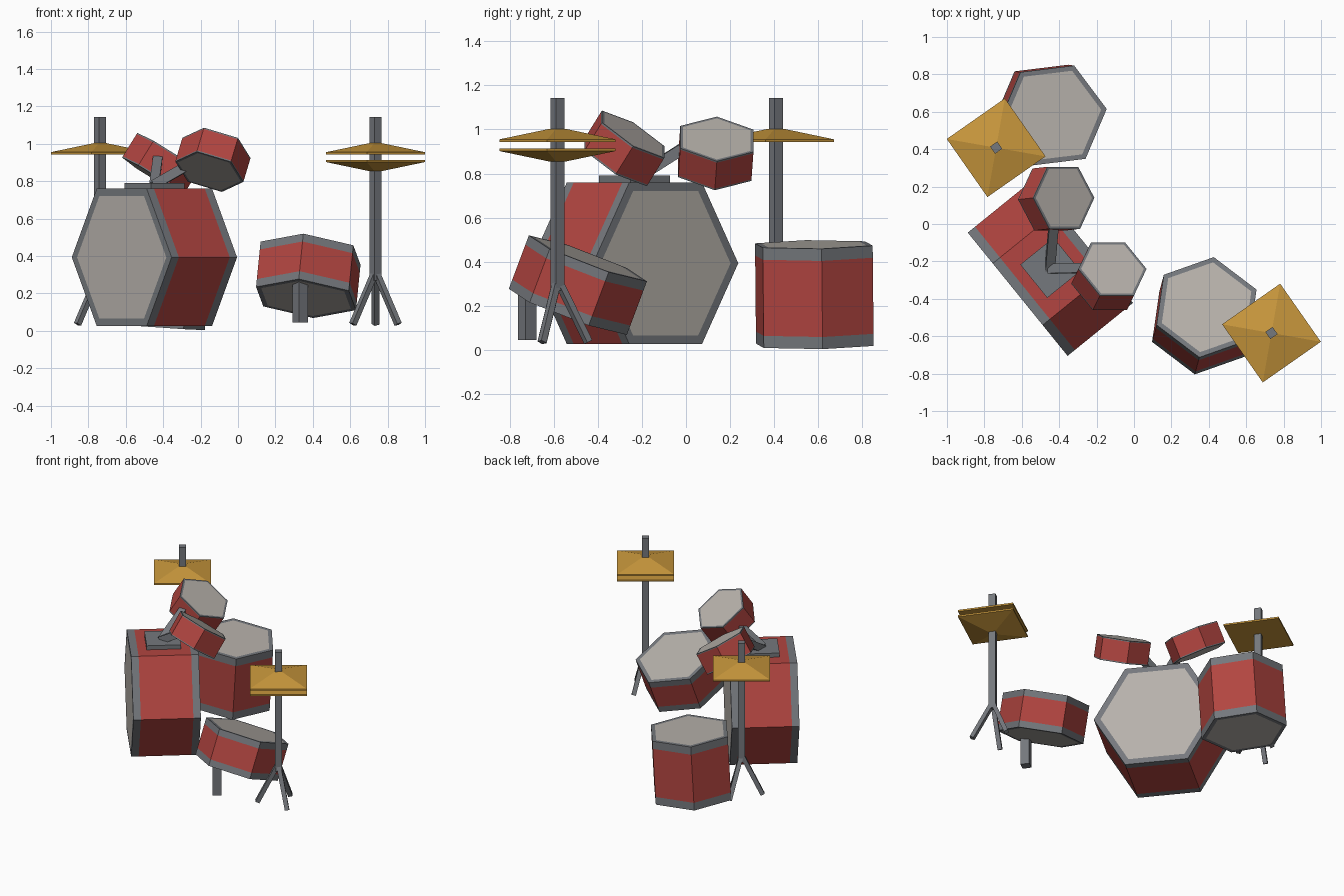
import bpy, bmesh, math
from mathutils import Vector

if "Cube" in bpy.data.objects:
    bpy.data.objects.remove(bpy.data.objects["Cube"])


def material(name, rgb):
    m = bpy.data.materials.new(name)
    m.diffuse_color = (*rgb, 1)
    m.use_nodes = True
    m.node_tree.nodes["Principled BSDF"].inputs["Base Color"].default_value = m.diffuse_color
    return m


RED = material("red_shell", (0.445, 0.060, 0.052))
GREY = material("grey_metal", (0.178, 0.188, 0.205))
HEAD = material("pale_drumhead", (0.47, 0.44, 0.405))
GOLD = material("gold_cymbal", (0.578, 0.309, 0.045))


def prism(name, base, axis, ref, sides, profile, mats, bands, caps):
    """Low-poly lathe: profile is (distance along axis, radius); first corner points along ref."""
    n = Vector(axis).normalized()
    u = Vector(ref)
    u = (u - n * u.dot(n)).normalized()
    v = n.cross(u)
    bm = bmesh.new()
    rings = []
    for t, r in profile:
        ring = []
        for i in range(sides):
            a = math.tau * i / sides
            ring.append(bm.verts.new(Vector(base) + n * t + (u * math.cos(a) + v * math.sin(a)) * r))
        rings.append(ring)
    for lo, hi, mi in zip(rings, rings[1:], bands):
        for i in range(sides):
            j = (i + 1) % sides
            bm.faces.new((lo[i], lo[j], hi[j], hi[i])).material_index = mi
    bm.faces.new(rings[0][::-1]).material_index = caps
    bm.faces.new(rings[-1]).material_index = caps
    bmesh.ops.recalc_face_normals(bm, faces=bm.faces)
    me = bpy.data.meshes.new(name)
    bm.to_mesh(me)
    bm.free()
    for m in mats:
        me.materials.append(m)
    ob = bpy.data.objects.new(name, me)
    bpy.context.collection.objects.link(ob)
    return ob


def drum(name, top, axis, ref, r, depth, rim, inset):
    """Hexagonal shell with a grey rim band and an inset head at both ends."""
    base = Vector(top) - Vector(axis).normalized() * depth
    profile = [(0, r - inset), (0, r), (rim, r), (depth - rim, r), (depth, r), (depth, r - inset)]
    prism(name, base, axis, ref, 6, profile, (RED, GREY, HEAD), (1, 1, 0, 1, 1), 2)


def bar(name, p, q, r, ref=(0.17, 0.98, 0)):
    """Square bar between two points."""
    d = Vector(q) - Vector(p)
    prism(name, p, d, ref, 4, [(0, r), (d.length, r)], (GREY,), (0,), 0)


# Bass drum, lying on its side
a = math.radians(39)
ax = Vector((math.cos(a), math.sin(a), 0))
side = Vector((math.sin(a), -math.cos(a), 0))
mid = Vector((-0.447, -0.234, 0.393))
drum("bass_drum", mid + ax * 0.225, ax, side, 0.424, 0.45, 0.05, 0.045)

# Standing drums and the two mounted toms
drum("floor_tom", (-0.433, 0.58, 0.478), (0.07, -0.01, 1), (0.285, 0.035, -0.02), 0.29, 0.456, 0.055, 0.03)
drum("snare_drum", (0.388, -0.445, 0.415), (0.10, 0.375, 1), (0.269, 0.095, -0.0625), 0.29, 0.26, 0.045, 0.03)
drum("left_tom", (-0.375, 0.14, 0.957), (0.62, 0.07, 1), (1, 0, -0.62), 0.192, 0.155, 0.008, 0.015)
drum("right_tom", (-0.115, -0.24, 0.978), (0.30, 0.62, 1), (1, 0, -0.30), 0.19, 0.155, 0.008, 0.015)

# Tom mount: plate on the bass drum and two arms
prism("tom_mount_plate", (mid.x, mid.y, 0.75), (0, 0, 1), ax + side, 4,
      [(0, 0.162), (0.04, 0.162)], (GREY,), (0,), 0)
bar("left_tom_arm", (-0.45, -0.24, 0.77), (-0.427, 0.02, 0.935), 0.036, (0.7, 0, 0.7))
bar("right_tom_arm", (-0.45, -0.24, 0.78), (-0.24, -0.235, 0.90), 0.036, (0, 0.7, 0.7))

# Snare post
bar("snare_post", (0.333, -0.72, 0.045), (0.333, -0.72, 0.27), 0.043)


# Cymbal stands: pole, three splayed legs, pyramid cymbals
def cymbal(name, x, y, z, up):
    prism(name, (x, y, z), (0, 0, up), (0.174, 0.985, 0), 4,
          [(0, 0.268), (0.012, 0.268), (0.06, 0.035)], (GOLD,), (0, 0), 0)


for label, x, y in (("left", -0.737, 0.408), ("right", 0.735, -0.583)):
    bar(label + "_stand_pole", (x, y, 0.27), (x, y, 1.143), 0.033)
    for k in range(3):
        t = math.radians(90 + 120 * k)
        bar(f"{label}_stand_leg_{k + 1}", (x, y, 0.32),
            (x + 0.14 * math.cos(t), y + 0.14 * math.sin(t), 0.035), 0.021)
    cymbal(label + "_cymbal", x, y, 0.943, 1)
cymbal("right_lower_cymbal", 0.735, -0.583, 0.914, -1)
